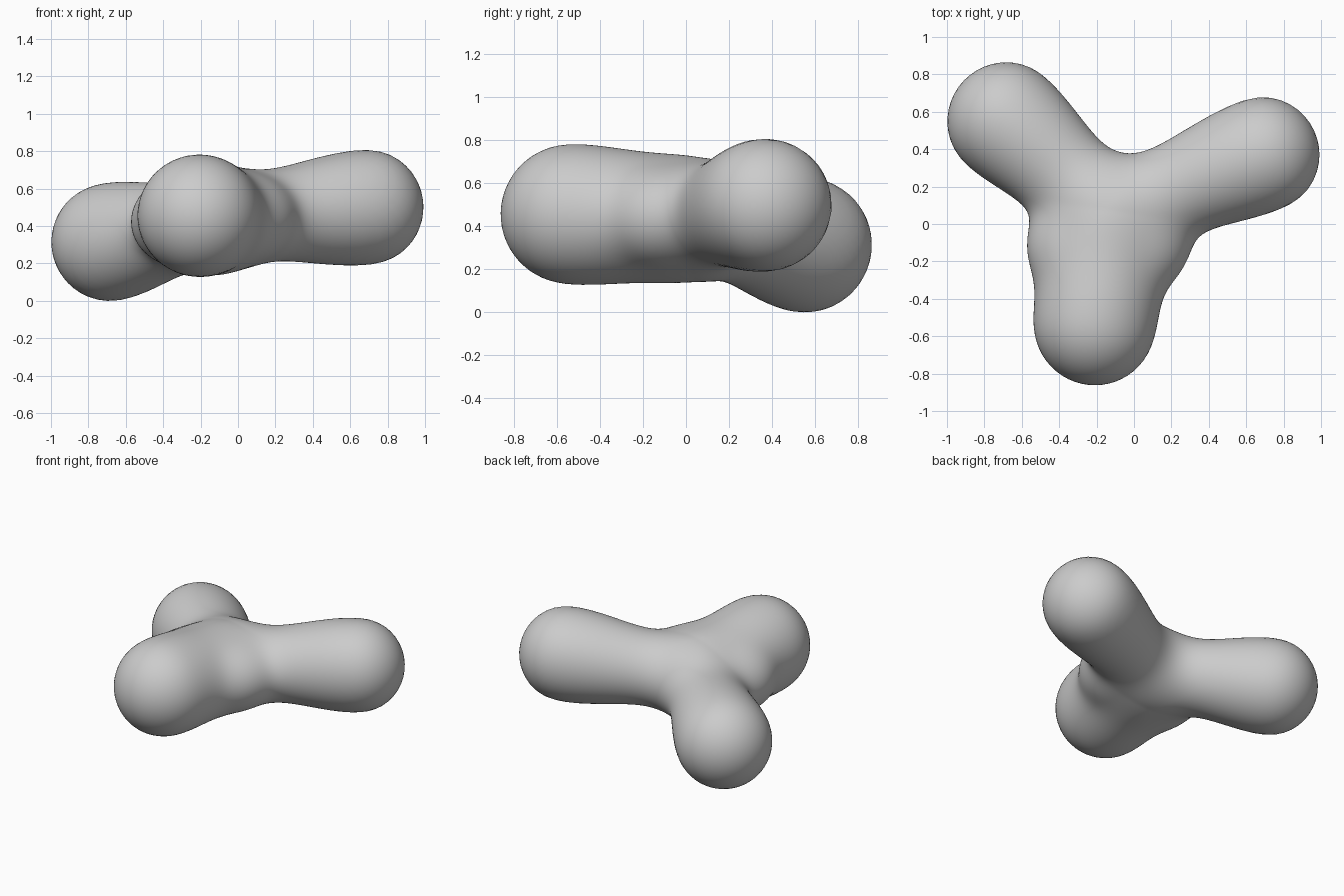
import bpy, bmesh, math
from mathutils import Vector

if "Cube" in bpy.data.objects:
    bpy.data.objects.remove(bpy.data.objects["Cube"])

K = 0.09                                  # softness of the blend between limbs
HUB = Vector((-0.12, 0.06, 0.44))         # where the three limbs meet


def swell_early(t):
    return math.sin(t * math.pi / 2)


def swell_evenly(t):
    return 0.3 * t + 0.7 * t * t * (3 - 2 * t)


# Limbs: start, end, start radius, end radius, taper
LIMBS = [
    (HUB, Vector((-0.21, -0.54, 0.465)), 0.165, 0.326, swell_early),    # front limb
    (HUB, Vector((0.68, 0.37, 0.508)), 0.18, 0.318, swell_evenly),      # right limb
    (HUB, Vector((-0.682, 0.548, 0.322)), 0.18, 0.322, swell_evenly),   # left limb
    (Vector((-0.38, -0.12, 0.43)), Vector((0.10, -0.13, 0.45)), 0.162, 0.162, swell_evenly),  # web
]


def limb_distance(p, a, b, r0, r1, taper):
    ab = b - a
    t = max(0.0, min(1.0, (p - a).dot(ab) / ab.length_squared))
    return (p - a - ab * t).length - (r0 + (r1 - r0) * taper(t))


def distance(p):
    # soft union of all limbs
    return -K * math.log(sum(math.exp(-limb_distance(p, *l) / K) for l in LIMBS))


# Body: a sphere around the hub, pushed out to the blended surface
bm = bmesh.new()
bmesh.ops.create_icosphere(bm, subdivisions=6, radius=1.0)
for v in bm.verts:
    ray = v.co.normalized()
    lo, hi = 0.05, 1.5
    for _ in range(16):
        mid = (lo + hi) / 2
        if distance(HUB + ray * mid) < 0:
            lo = mid
        else:
            hi = mid
    v.co = HUB + ray * lo

# Even out the blend a little, then rest the body on the ground
for _ in range(4):
    bmesh.ops.smooth_vert(bm, verts=bm.verts, factor=0.5,
                          use_axis_x=True, use_axis_y=True, use_axis_z=True)
low = min(v.co.z for v in bm.verts)
bmesh.ops.translate(bm, verts=bm.verts, vec=(0, 0, -low))
for f in bm.faces:
    f.smooth = True

mesh = bpy.data.meshes.new("three_lobed_body")
bm.to_mesh(mesh)
bm.free()
body = bpy.data.objects.new("three_lobed_body", mesh)
bpy.context.collection.objects.link(body)

grey = bpy.data.materials.new("light_grey")
grey.diffuse_color = (0.6, 0.6, 0.6, 1)
grey.use_nodes = True
grey.node_tree.nodes["Principled BSDF"].inputs["Base Color"].default_value = grey.diffuse_color
mesh.materials.append(grey)
